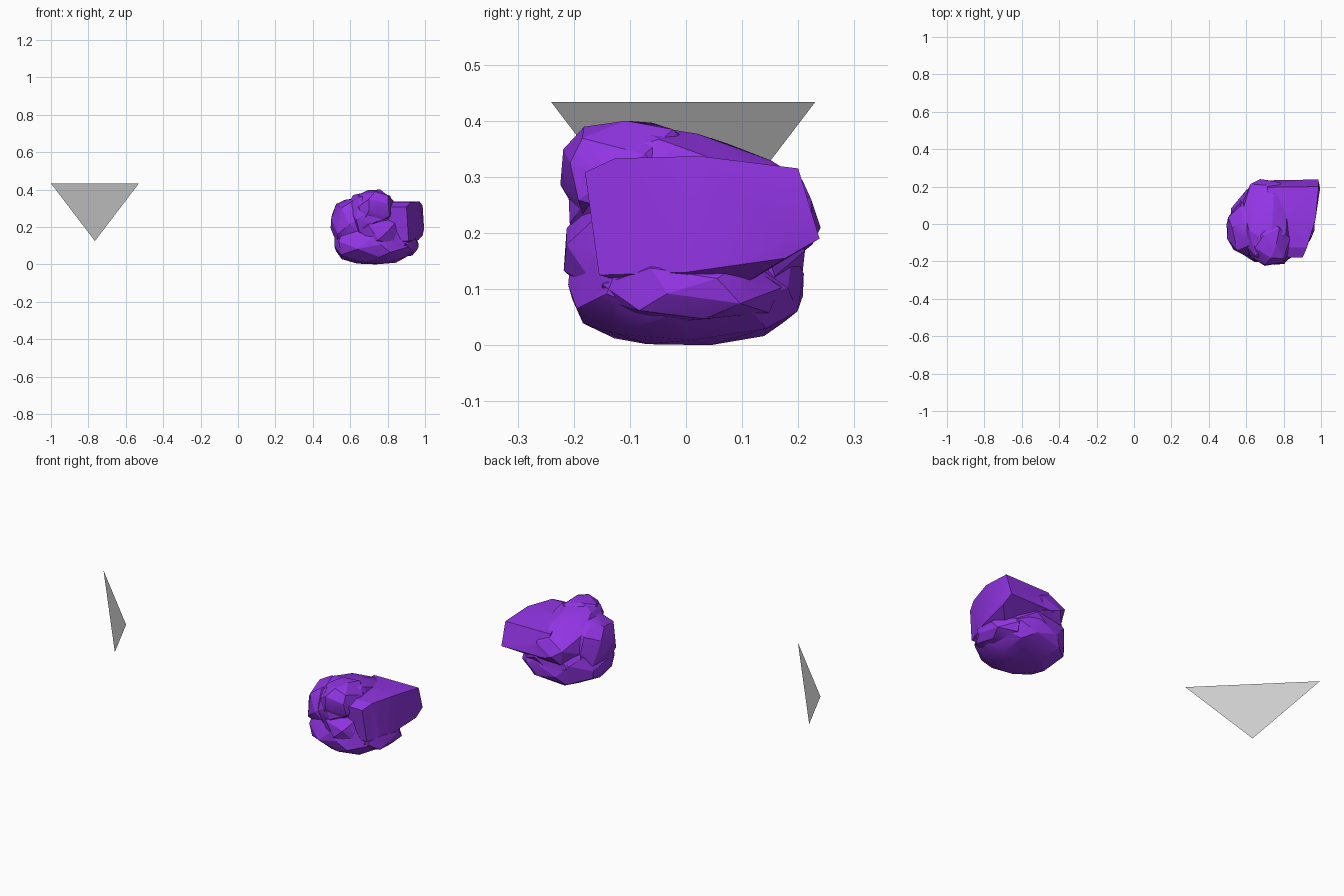
import bpy, bmesh, math, random
from mathutils import Vector

if "Cube" in bpy.data.objects:
    bpy.data.objects.remove(bpy.data.objects["Cube"])

purple = bpy.data.materials.new("purple")
purple.diffuse_color = (0.29, 0.035, 0.78, 1)
purple.use_nodes = True
purple.node_tree.nodes["Principled BSDF"].inputs["Base Color"].default_value = purple.diffuse_color


def hull(name, pts):
    """Convex chunk of stone around a set of points."""
    bm = bmesh.new()
    for p in pts:
        bm.verts.new(p)
    bmesh.ops.convex_hull(bm, input=bm.verts)
    loose = [v for v in bm.verts if not v.link_faces]
    bmesh.ops.delete(bm, geom=loose, context='VERTS')
    bmesh.ops.recalc_face_normals(bm, faces=bm.faces)
    me = bpy.data.meshes.new(name)
    bm.to_mesh(me)
    bm.free()
    ob = bpy.data.objects.new(name, me)
    bpy.context.collection.objects.link(ob)
    return ob


def stone(name, low, high, boxy, count, seed, drop=0):
    """Faceted pebble filling the box low..high; boxy = squarer, drop = top slopes down to the back."""
    rng = random.Random(seed)
    pts = []
    for i in range(count):
        z = 1 - 2 * (i + 0.5) / count
        a = i * math.pi * (3 - math.sqrt(5)) + rng.uniform(-.25, .25)
        r = math.sqrt(1 - z * z)
        d = Vector((r * math.cos(a), r * math.sin(a), z))
        pts.append(d / sum(abs(c) ** boxy for c in d) ** (1 / boxy))
    for k in range(3):
        lo, hi = min(p[k] for p in pts), max(p[k] for p in pts)
        for p in pts:
            p[k] = low[k] + (p[k] - lo) / (hi - lo) * (high[k] - low[k])
    for p in pts:
        p.z -= drop * max(0, p.y + .08) * (p.z - low[2]) / (high[2] - low[2])
    return hull(name, pts)


# lower base, the fused stone starts from it
rock = stone("rock", (.515, -.21, 0), (.935, .21, .22), 2.7, 46, 1)

# big block on the right: end outline in y, z, its face bulging along x
outline = [(-.18, .308), (-.127, .333), (.025, .337), (.2, .315),
           (.238, .19), (.177, .155), (0, .13), (-.155, .125)]
block = []
for y, z in outline:
    block.append((.965 + .24 * y - .65 * y * y, y, z))
    block.append((.71 if y > .1 else .78, y * .98, z))
block.append((.995, .19, .19))
block.append((.85, .04, .07))

chunks = [
    hull("right_block", block),
    stone("upper_lump", (.575, -.21, .12), (.845, .24, .405), 2.8, 36, 5, .28),
    stone("left_lump", (.495, -.17, .08), (.77, .12, .36), 2.7, 30, 8, .1),
    stone("front_knob", (.63, -.224, .21), (.835, .02, .40), 2.7, 26, 3),
    stone("front_waist", (.61, -.218, .06), (.87, .06, .27), 2.7, 24, 4),
    stone("back_waist", (.57, -.05, .05), (.90, .212, .26), 2.7, 26, 9),
    stone("lower_ledge", (.76, -.15, .04), (.965, .17, .16), 2.8, 24, 6),
]

# fuse the chunks into one stone
for c in chunks:
    m = rock.modifiers.new(c.name, 'BOOLEAN')
    m.operation = 'UNION'
    m.solver = 'EXACT'
    m.object = c
bpy.context.view_layer.update()
dg = bpy.context.evaluated_depsgraph_get()
fused = bpy.data.meshes.new_from_object(rock.evaluated_get(dg))
rock.modifiers.clear()
rock.data = fused
for c in chunks:
    bpy.data.objects.remove(c)
rock.data.materials.clear()
rock.data.materials.append(purple)
bpy.context.view_layer.objects.active = rock
rock.select_set(True)
bpy.ops.object.shade_smooth_by_angle(angle=math.radians(20))

# thin floating triangle
me = bpy.data.meshes.new("triangle")
me.from_pydata([(-1, .23, .433), (-.765, -.005, .125), (-.53, -.24, .433)], [], [(0, 1, 2)])
bpy.context.collection.objects.link(bpy.data.objects.new("triangle", me))
